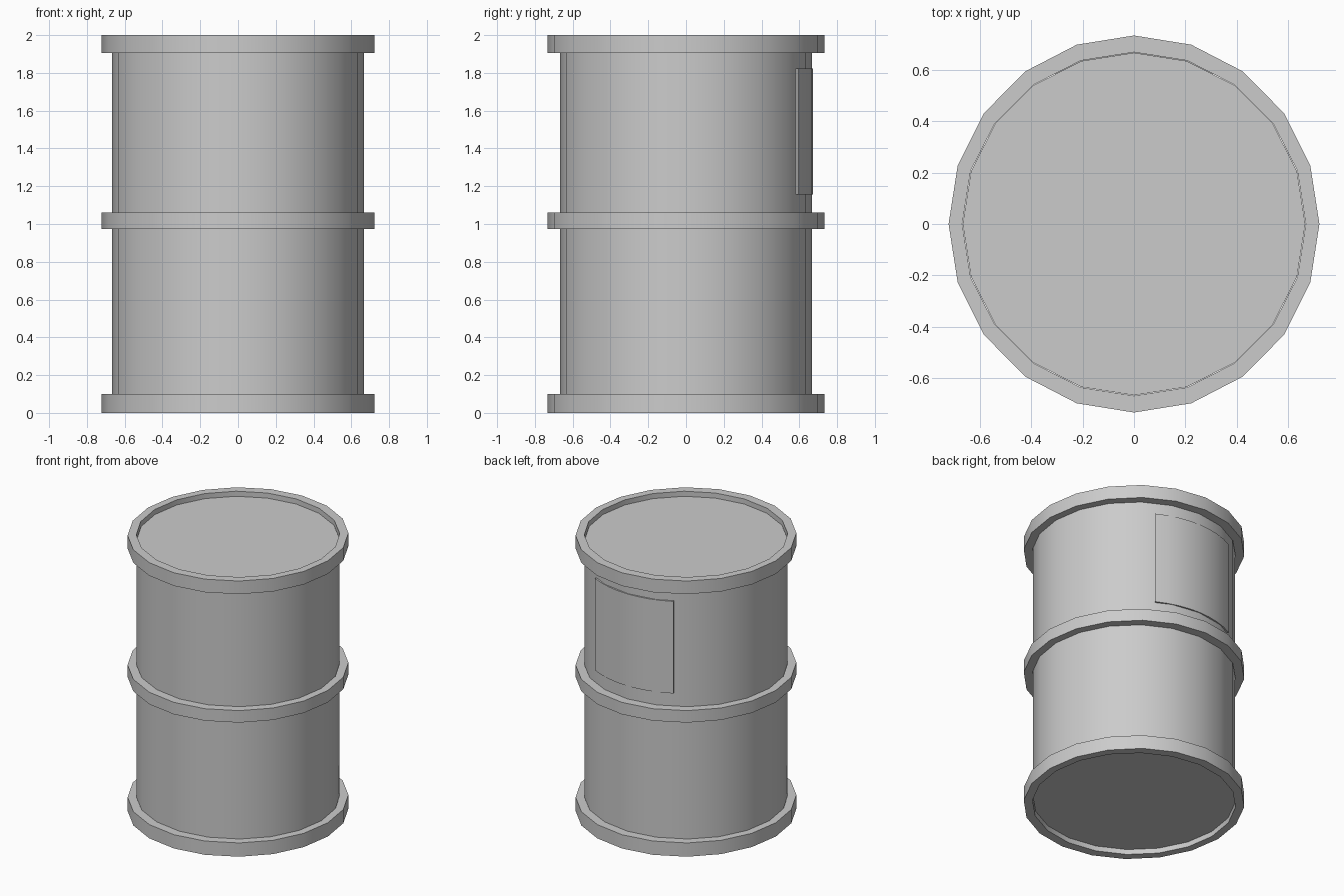
import bpy, bmesh, math

if "Cube" in bpy.data.objects:
    bpy.data.objects.remove(bpy.data.objects["Cube"])

SIDES = 20
BODY_R = 0.667
RX, RY = 0.722, 0.734


def finish(bm, name):
    bmesh.ops.recalc_face_normals(bm, faces=bm.faces)
    me = bpy.data.meshes.new(name)
    bm.to_mesh(me)
    bm.free()
    ob = bpy.data.objects.new(name, me)
    bpy.context.collection.objects.link(ob)
    bpy.ops.object.select_all(action='DESELECT')
    ob.select_set(True)
    bpy.context.view_layer.objects.active = ob
    bpy.ops.object.shade_smooth_by_angle(angle=math.radians(30))
    return ob


def loop(bm, rx, ry, z, count=SIDES):
    # vertices start on the +y axis
    return [bm.verts.new((rx * math.sin(i * math.tau / count),
                          ry * math.cos(i * math.tau / count), z))
            for i in range(count)]


def bridge(bm, a, b):
    for i in range(len(a)):
        j = (i + 1) % len(a)
        bm.faces.new((a[i], a[j], b[j], b[i]))


def drum(name, z0, z1):
    bm = bmesh.new()
    low, high = (loop(bm, BODY_R, BODY_R, z) for z in (z0, z1))
    bridge(bm, low, high)
    bm.faces.new(low)
    bm.faces.new(high)
    return finish(bm, name)


def hoop(name, z0, z1):
    bm = bmesh.new()
    inner = BODY_R + 0.002
    loops = [loop(bm, rx, ry, z) for rx, ry, z in
             ((RX, RY, z0), (RX, RY, z1), (inner, inner, z1), (inner, inner, z0))]
    for k in range(4):
        bridge(bm, loops[k], loops[(k + 1) % 4])
    return finish(bm, name)


def curved_panel(name, radius, depth, half_angle, z0, z1, steps):
    bm = bmesh.new()
    rows = []
    for i in range(steps + 1):
        t = math.radians(half_angle) * (2 * i / steps - 1)
        rows.append([bm.verts.new((r * math.sin(t), r * math.cos(t), z))
                     for r, z in ((radius, z0), (radius, z1),
                                  (radius - depth, z1), (radius - depth, z0))])
    for a, b in zip(rows, rows[1:]):
        bridge(bm, a, b)
    bm.faces.new(rows[0])
    bm.faces.new(rows[-1])
    return finish(bm, name)


# Barrel body, its ends recessed inside the end hoops
drum("barrel_body", 0.036, 1.964)

# Three hoops
for name, z0, z1 in (("bottom_hoop", 0.0, 0.1),
                     ("middle_hoop", 0.973, 1.06),
                     ("top_hoop", 1.905, 2.0)):
    hoop(name, z0, z1)

# Thin label wrapped on the back of the barrel
curved_panel("back_label", 0.672, 0.012, 28.0, 1.155, 1.823, 8)
